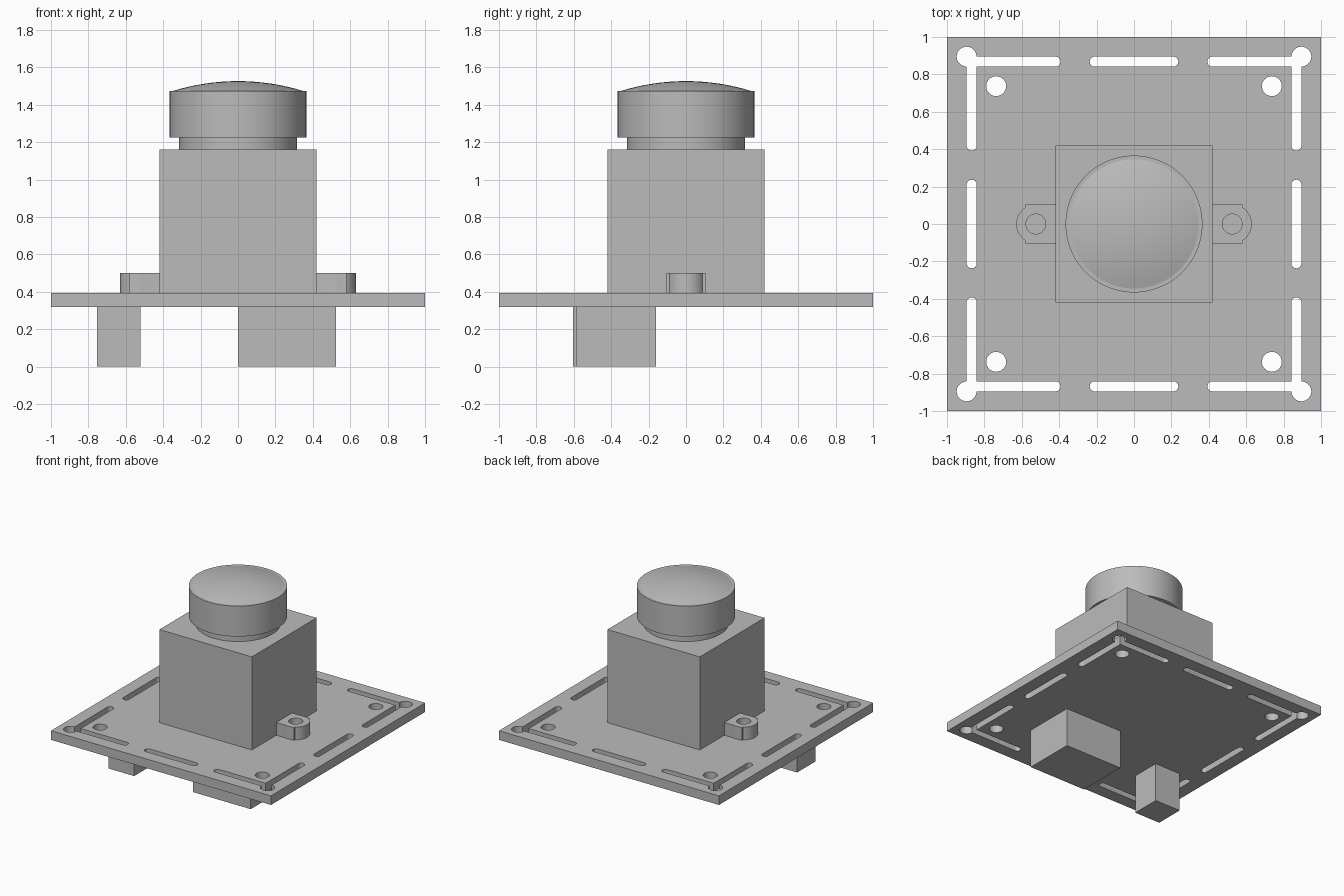
import bpy, bmesh, math
from mathutils import Matrix, Vector

cube = bpy.data.objects.get("Cube")
if cube:
    bpy.data.objects.remove(cube, do_unlink=True)

grey = bpy.data.materials.new("plain grey")
grey.use_nodes = True
colour = (0.5, 0.5, 0.5, 1)
grey.diffuse_color = colour
grey.node_tree.nodes["Principled BSDF"].inputs["Base Color"].default_value = colour


def finish(name, bm):
    bmesh.ops.recalc_face_normals(bm, faces=bm.faces)
    mesh = bpy.data.meshes.new(name)
    bm.to_mesh(mesh)
    bm.free()
    mesh.materials.append(grey)
    obj = bpy.data.objects.new(name, mesh)
    bpy.context.collection.objects.link(obj)
    return obj


def select(obj):
    bpy.ops.object.select_all(action='DESELECT')
    obj.select_set(True)
    bpy.context.view_layer.objects.active = obj


def smooth(obj):
    select(obj)
    bpy.ops.object.shade_smooth_by_angle(angle=math.radians(30))


def box(name, low, high):
    low, high = Vector(low), Vector(high)
    bm = bmesh.new()
    bmesh.ops.create_cube(bm, size=1, matrix=Matrix.Translation((low + high) / 2)
                          @ Matrix.Diagonal((*(high - low), 1)))
    return finish(name, bm)


def cylinder(name, x, y, r, z0, z1, sides=48):
    bm = bmesh.new()
    bmesh.ops.create_cone(bm, cap_ends=True, segments=sides, radius1=r, radius2=r,
                          depth=z1 - z0, matrix=Matrix.Translation((x, y, (z0 + z1) / 2)))
    return finish(name, bm)


def slot(a, b, r, z0, z1):
    """Rounded slot prism from point a to point b."""
    a, b = Vector(a), Vector(b)
    turn = math.atan2(b.y - a.y, b.x - a.x)
    bm = bmesh.new()
    verts = []
    for centre, start in ((b, turn - math.pi / 2), (a, turn + math.pi / 2)):
        for i in range(13):
            t = start + math.pi * i / 12
            verts.append(bm.verts.new((centre.x + r * math.cos(t),
                                       centre.y + r * math.sin(t), z0)))
    face = bm.faces.new(verts)
    top = bmesh.ops.extrude_face_region(bm, geom=[face])["geom"]
    bmesh.ops.translate(bm, vec=(0, 0, z1 - z0),
                        verts=[g for g in top if isinstance(g, bmesh.types.BMVert)])
    return finish("slot_cutter", bm)


def combine(obj, other, operation):
    mod = obj.modifiers.new("cut", 'BOOLEAN')
    mod.operation, mod.solver, mod.object = operation, 'EXACT', other
    select(obj)
    bpy.ops.object.modifier_apply(modifier=mod.name)
    bpy.data.objects.remove(other, do_unlink=True)


# Base plate with corner holes, screw holes and edge slots
BOTTOM, TOP = 0.32, 0.395
LINE, R_SLOT, R_HOLE = 0.868, 0.027, 0.053
plate = box("base_plate", (-1, -1, BOTTOM), (1, 1, TOP))
cut = (BOTTOM - 0.1, TOP + 0.1)
for sx in (-1, 1):
    for sy in (-1, 1):
        corner = (sx * LINE, sy * LINE)
        combine(plate, slot(corner, (sx * 0.42, sy * LINE), R_SLOT, *cut), 'DIFFERENCE')
        combine(plate, slot(corner, (sx * LINE, sy * 0.42), R_SLOT, *cut), 'DIFFERENCE')
        for d in (0.895, 0.737):
            combine(plate, cylinder("hole_cutter", sx * d, sy * d, R_HOLE, *cut), 'DIFFERENCE')
    combine(plate, slot((-0.21, sx * LINE), (0.21, sx * LINE), R_SLOT, *cut), 'DIFFERENCE')
    combine(plate, slot((sx * LINE, -0.21), (sx * LINE, 0.21), R_SLOT, *cut), 'DIFFERENCE')
smooth(plate)

# Lens housing and side mounting ears
box("housing", (-0.42, -0.42, TOP), (0.42, 0.42, 1.16))
for side, s in (("left", 1), ("right", -1)):
    xs = sorted((s * 0.42, s * 0.58))
    ear = box(side + "_ear", (xs[0], -0.103, TOP), (xs[1], 0.103, 0.5))
    combine(ear, cylinder("ear_round", s * 0.525, 0, 0.105, TOP, 0.5), 'UNION')
    combine(ear, cylinder("ear_cutter", s * 0.525, 0, R_HOLE, TOP - 0.1, 0.6), 'DIFFERENCE')
    smooth(ear)

# Lens neck, barrel and shallow glass dome
smooth(cylinder("lens_neck", 0, 0, 0.315, 1.16, 1.225, 96))
smooth(cylinder("lens_barrel", 0, 0, 0.366, 1.225, 1.475, 96))
rim, rise = 0.345, 0.052
radius = (rim ** 2 + rise ** 2) / (2 * rise)
bm = bmesh.new()
arc = math.asin(rim / radius)
points = [bm.verts.new((radius * math.sin(arc * i / 10), 0,
                        1.475 + rise - radius + radius * math.cos(arc * i / 10)))
          for i in range(11)]
edges = [bm.edges.new(pair) for pair in zip(points, points[1:])]
bmesh.ops.spin(bm, geom=points + edges, cent=(0, 0, 0), axis=(0, 0, 1),
               angle=2 * math.pi, steps=96)
bmesh.ops.remove_doubles(bm, verts=bm.verts, dist=0.0001)
smooth(finish("lens_dome", bm))

# Connector blocks under the plate
box("large_connector", (0, -0.585, 0), (0.525, -0.16, BOTTOM))
box("small_connector", (-0.755, -0.605, 0), (-0.52, -0.365, BOTTOM))
